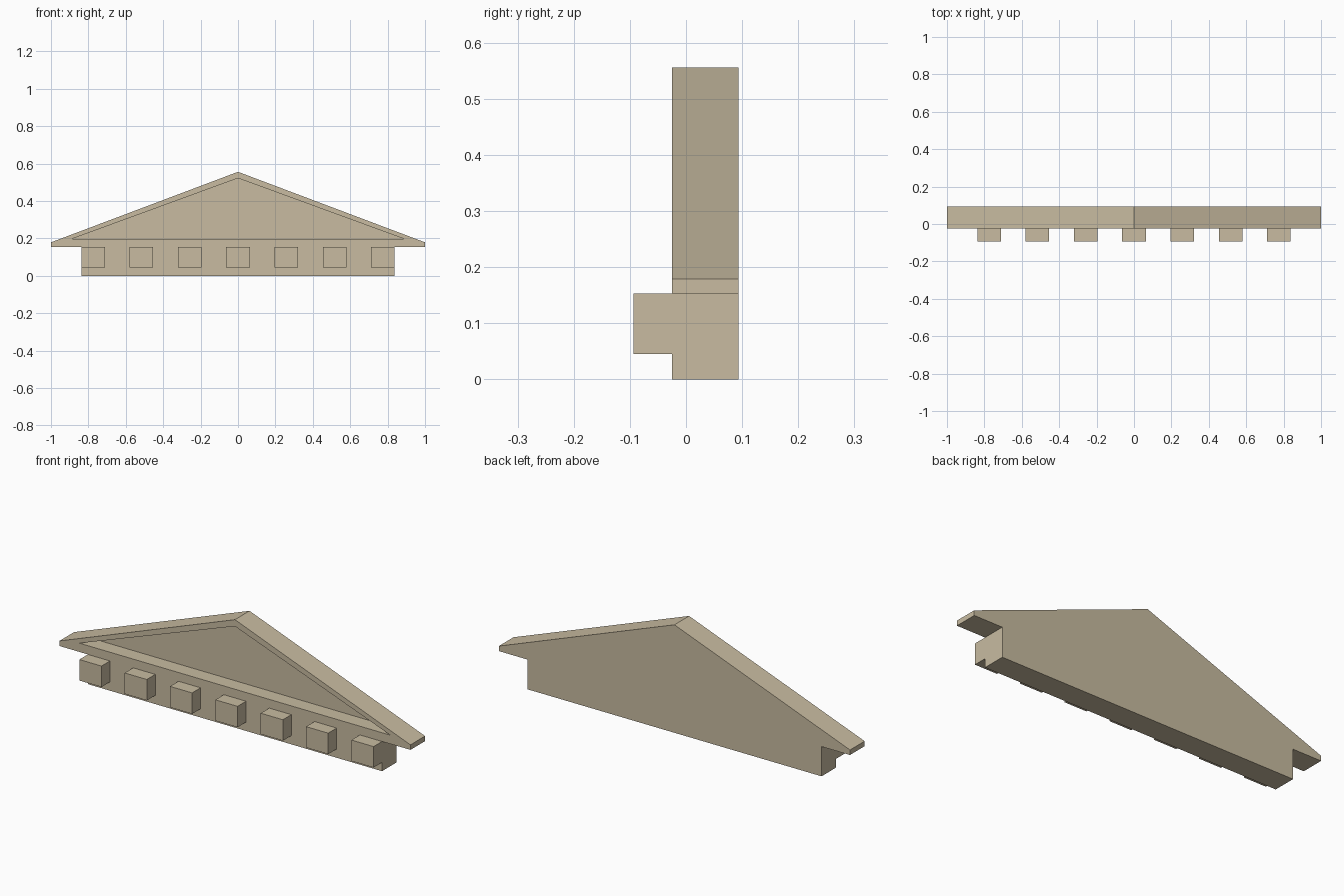
import bpy
import bmesh

FRONT, BACK = -0.025, 0.094      # main body depth
DENTIL_FRONT = -0.094
RECESS = 0.077                   # depth of the sunken gable field
CORNICE_Z = 0.153                # underside of the cornice
WALL_X = 0.838                   # half width of the lower band

cube = bpy.data.objects.get("Cube")
if cube:
    bpy.data.objects.remove(cube, do_unlink=True)

# Stone material
stone = bpy.data.materials.new("tan_stone")
stone.use_nodes = True
colour = (0.58, 0.50, 0.355, 1)
stone.diffuse_color = colour
bsdf = next(n for n in stone.node_tree.nodes if n.type == "BSDF_PRINCIPLED")
bsdf.inputs["Base Color"].default_value = colour
bsdf.inputs["Roughness"].default_value = 0.9


def prism(name, outline, y0, y1):
    """Extrude an x-z outline from y0 back to y1."""
    bm = bmesh.new()
    face = bm.faces.new([bm.verts.new((x, y0, z)) for x, z in outline])
    ext = bmesh.ops.extrude_face_region(bm, geom=[face])
    moved = [v for v in ext["geom"] if isinstance(v, bmesh.types.BMVert)]
    bmesh.ops.translate(bm, verts=moved, vec=(0, y1 - y0, 0))
    bmesh.ops.recalc_face_normals(bm, faces=bm.faces)
    mesh = bpy.data.meshes.new(name)
    bm.to_mesh(mesh)
    bm.free()
    mesh.materials.append(stone)
    obj = bpy.data.objects.new(name, mesh)
    bpy.context.collection.objects.link(obj)
    return obj


def mirrored(half):
    """Complete a right-hand outline with its left-hand reflection."""
    return half + [(-x, z) for x, z in reversed(half) if x > 0]


# Pediment body: lower band, overhanging cornice and gable in one profile
body = prism("pediment_body", mirrored([
    (WALL_X, 0), (WALL_X, CORNICE_Z), (1, CORNICE_Z), (1, 0.179), (0, 0.556),
]), FRONT, BACK)

# Sunken triangular field
cutter = prism("gable_recess_cutter", mirrored([(0.886, 0.198), (0, 0.522)]),
               FRONT - 0.05, FRONT + RECESS)
cutter.hide_render = True
cut = body.modifiers.new("gable_recess", "BOOLEAN")
cut.operation = "DIFFERENCE"
cut.solver = "EXACT"
cut.object = cutter
bpy.context.view_layer.objects.active = body
bpy.ops.object.modifier_apply(modifier=cut.name)
bpy.data.objects.remove(cutter, do_unlink=True)

# Row of dentil blocks, the outer ones flush with the band ends
COUNT, WIDTH = 7, 0.126
step = (2 * WALL_X - WIDTH) / (COUNT - 1)
for i in range(COUNT):
    x0 = -WALL_X + i * step
    x1 = x0 + WIDTH
    prism(f"dentil_{i + 1}",
          [(x0, 0.045), (x1, 0.045), (x1, CORNICE_Z), (x0, CORNICE_Z)],
          DENTIL_FRONT, FRONT)
